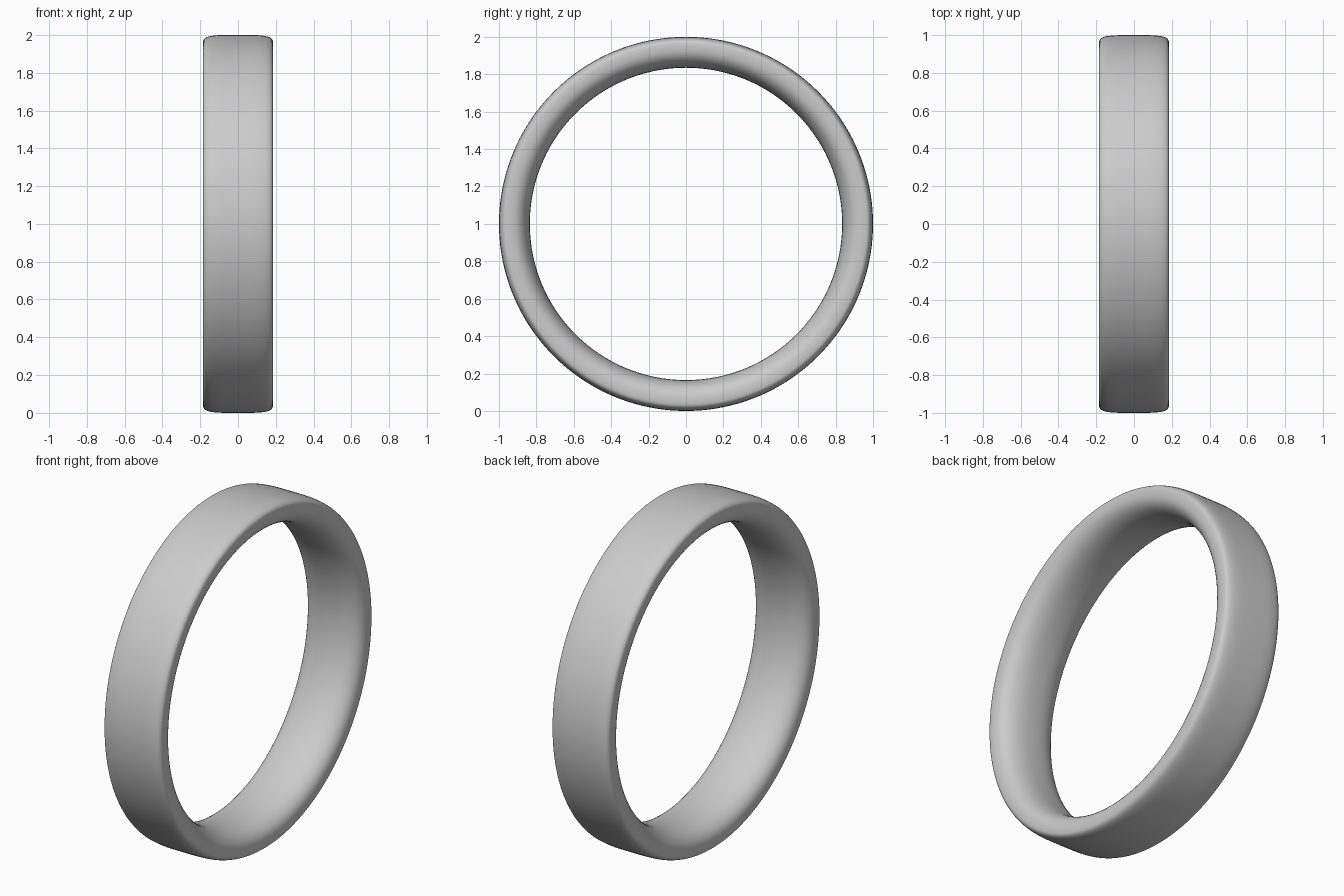
import bpy, bmesh
from math import sin, cos, pi

if "Cube" in bpy.data.objects:
    bpy.data.objects.remove(bpy.data.objects["Cube"])

SEG, PROF = 160, 48
HALF_W, EDGE_R = 0.186, 0.945      # half width, radius of the widest point
OUT_H, IN_H = 0.055, 0.110         # rise to outer / inner surface


def spow(v, p):
    return (abs(v) ** p) * (1 if v >= 0 else -1)


# Band cross-section: nearly flat outside, softly domed inside
profile = []
for i in range(PROF):
    a = 2 * pi * i / PROF
    outer = sin(a) >= 0
    n = 4.0 if outer else 2.4
    h = OUT_H if outer else IN_H
    profile.append((HALF_W * spow(cos(a), 2 / n), EDGE_R + h * spow(sin(a), 2 / n)))

# Sweep the section around the x axis
bm = bmesh.new()
rings = []
for s in range(SEG):
    t = 2 * pi * s / SEG
    rings.append([bm.verts.new((x, r * cos(t), 1 + r * sin(t))) for x, r in profile])
for s in range(SEG):
    p, q = rings[s], rings[(s + 1) % SEG]
    for i in range(PROF):
        j = (i + 1) % PROF
        bm.faces.new((p[i], p[j], q[j], q[i])).smooth = True
bmesh.ops.recalc_face_normals(bm, faces=bm.faces)

mesh = bpy.data.meshes.new("ring_band")
bm.to_mesh(mesh)
bm.free()
band = bpy.data.objects.new("ring_band", mesh)
bpy.context.collection.objects.link(band)
